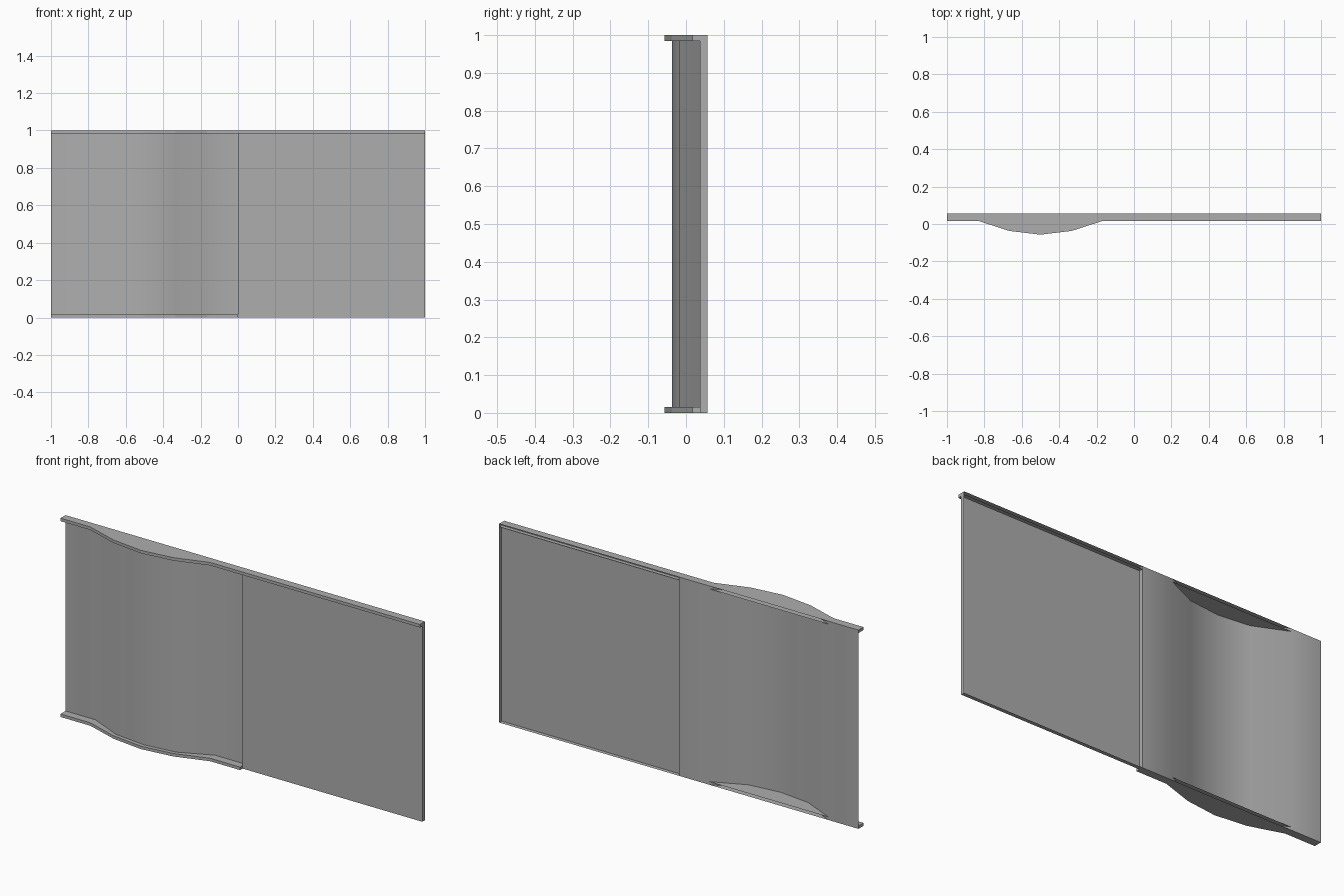
import bpy

if "Cube" in bpy.data.objects:
    bpy.data.objects.remove(bpy.data.objects["Cube"])

BACK = 0.057      # rear plane
TRIM_H = 0.015    # height of the trims
S = 1 / 6

grey = bpy.data.materials.new("plain_grey")
grey.diffuse_color = (0.42, 0.42, 0.42, 1)
grey.use_nodes = True
grey.node_tree.nodes["Principled BSDF"].inputs["Base Color"].default_value = grey.diffuse_color


def add_mesh(name, verts, faces):
    mesh = bpy.data.meshes.new(name)
    mesh.from_pydata(verts, [], faces)
    mesh.materials.append(grey)
    obj = bpy.data.objects.new(name, mesh)
    bpy.context.collection.objects.link(obj)
    return obj


def trim(name, front, z0, z1):
    """Hollow moulding, open at the back, following the front line."""
    verts = []
    for x, y in front:
        verts += [(x, y, z0), (x, BACK, z0), (x, BACK, z1), (x, y, z1)]
    faces = []
    n = len(front)
    for i in range(n - 1):
        a, b = 4 * i, 4 * i + 4
        faces += [(a, b, b + 3, a + 3),           # front
                  (a + 3, b + 3, b + 2, a + 2),   # top
                  (a, a + 1, b + 1, b)]           # underside
    e = 4 * (n - 1)
    faces += [(3, 2, 1, 0), (e, e + 1, e + 2, e + 3)]  # ends
    return add_mesh(name, verts, faces)


# Bulging line of the left half, seen from above
xs = [-1 + S * i for i in range(7)]
trim_y = [0.017, 0.017, -0.037, -0.057, -0.037, 0.017, 0.017]
wall_y = [BACK, BACK, -0.018, -0.037, -0.018, BACK, BACK]
front = list(zip(xs, trim_y))

# Curved wall sheet, smooth shaded
verts = [(x, y, z) for x, y in zip(xs, wall_y) for z in (0, 1)]
faces = [(2 * i, 2 * i + 2, 2 * i + 3, 2 * i + 1) for i in range(6)]
wall = add_mesh("curved_wall", verts, faces)
for p in wall.data.polygons:
    p.use_smooth = True

# Top trim runs the whole width, bottom trim only the left half
trim("top_trim", front + [(1, 0.017)], 1 - TRIM_H, 1)
trim("bottom_trim", front, 0, TRIM_H)

# Flat panel on the right: shallow tray, open at the back
F = 0.037
verts = [(x, y, z) for y in (F, BACK) for x, z in ((0, 0), (1, 0), (1, 1), (0, 1))]
add_mesh("flat_panel", verts, [(0, 1, 2, 3), (1, 5, 6, 2), (0, 3, 7, 4), (0, 4, 5, 1)])
